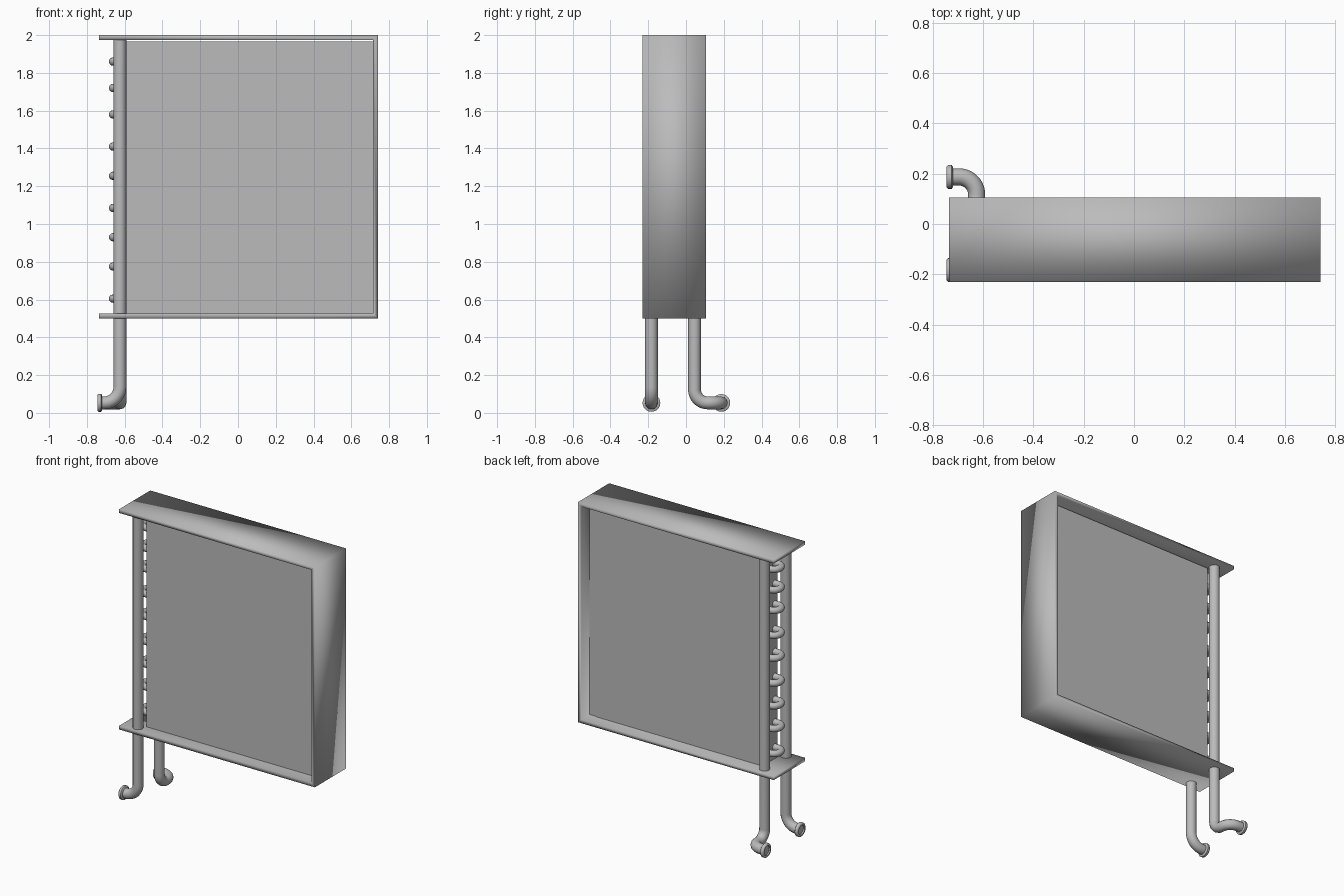
import bpy, bmesh, math
from mathutils import Vector

if "Cube" in bpy.data.objects:
    bpy.data.objects.remove(bpy.data.objects["Cube"], do_unlink=True)

metal = bpy.data.materials.new("grey metal")
metal.use_nodes = True
metal.diffuse_color = (0.5, 0.5, 0.5, 1)
metal.node_tree.nodes["Principled BSDF"].inputs["Base Color"].default_value = (0.5, 0.5, 0.5, 1)


def add_object(name, data):
    obj = bpy.data.objects.new(name, data)
    bpy.context.collection.objects.link(obj)
    data.materials.append(metal)
    return obj


def finish(name, bm, smooth=True):
    bmesh.ops.recalc_face_normals(bm, faces=bm.faces)
    for f in bm.faces:
        f.smooth = smooth
    mesh = bpy.data.meshes.new(name)
    bm.to_mesh(mesh)
    bm.free()
    return add_object(name, mesh)


def box(name, lo, hi, smooth=False):
    lo, hi = Vector(lo), Vector(hi)
    bm = bmesh.new()
    bmesh.ops.create_cube(bm, size=1)
    bmesh.ops.scale(bm, vec=hi - lo, verts=bm.verts)
    bmesh.ops.translate(bm, vec=(lo + hi) / 2, verts=bm.verts)
    return finish(name, bm, smooth)


def rounded_path(corners, radius, steps=10):
    """Polyline whose right-angle corners are replaced by arcs."""
    pts = [Vector(p) for p in corners]
    path = [pts[0]]
    for a, b, c in zip(pts, pts[1:], pts[2:]):
        u, v = (a - b).normalized(), (c - b).normalized()
        centre = b + (u + v) * radius
        for i in range(steps + 1):
            t = math.pi / 2 * i / steps
            path.append(centre - v * radius * math.cos(t) - u * radius * math.sin(t))
    return path + [pts[-1]]


def tube(name, path, radius):
    curve = bpy.data.curves.new(name, "CURVE")
    curve.dimensions = "3D"
    curve.bevel_depth = radius
    curve.bevel_resolution = 4
    curve.use_fill_caps = True
    spline = curve.splines.new("POLY")
    spline.points.add(len(path) - 1)
    for point, co in zip(spline.points, path):
        point.co = (*co, 1)
    spline.use_smooth = True
    return add_object(name, curve)


def flange(name, x, y, z):
    """Lathed collar with rounded rim and a shallow dished face."""
    profile = [(0.025, 0), (0.025, 0.04), (0.02, 0.047), (0.005, 0.047),
               (0, 0.042), (0, 0.032), (0.008, 0.03), (0.008, 0)]
    bm = bmesh.new()
    verts = [bm.verts.new((x + dx, y, z + r)) for dx, r in profile]
    edges = [bm.edges.new(pair) for pair in zip(verts, verts[1:])]
    bmesh.ops.spin(bm, geom=verts + edges, cent=(x, y, z), axis=(1, 0, 0),
                   angle=math.tau, steps=24)
    bmesh.ops.remove_doubles(bm, verts=bm.verts, dist=0.0005)
    obj = finish(name, bm)
    bpy.ops.object.select_all(action="DESELECT")
    obj.select_set(True)
    bpy.context.view_layer.objects.active = obj
    bpy.ops.object.shade_smooth_by_angle(angle=math.radians(50))


# Casing: C-shaped band open on one side, soft shaded
left, right, low, high, wall = -0.735, 0.74, 0.5, 2.0, 0.025
front, back = -0.23, 0.105
outer = [(left, high), (right, high), (right, low), (left, low)]
inner = [(left, high - wall), (right - wall, high - wall),
         (right - wall, low + wall), (left, low + wall)]
bm = bmesh.new()
rings = [[bm.verts.new((x, y, z)) for x, z in line]
         for line, y in ((outer, front), (outer, back), (inner, back), (inner, front))]
for a, b in zip(rings, rings[1:] + rings[:1]):
    for i in range(3):
        bm.faces.new((a[i], a[i + 1], b[i + 1], b[i]))
for end in (0, 3):
    bm.faces.new([ring[end] for ring in rings])
finish("casing", bm)

# Finned core and its end sheet
box("fin_core", (-0.59, -0.145, low + wall), (0.66, 0.02, high - wall - 0.008))
box("core_end_sheet", (0.66, -0.14, low + wall), (right - wall, 0.015, high - wall - 0.008))

# Return bends between the two headers
mid_y, half = -0.065, 0.045
for i, z in enumerate((0.605, 0.775, 0.93, 1.085, 1.255, 1.41, 1.58, 1.72, 1.86)):
    bend = rounded_path([(-0.57, mid_y - half, z), (-0.662, mid_y - half, z),
                         (-0.662, mid_y + half, z), (-0.57, mid_y + half, z)], half - 0.001)
    tube(f"return_bend_{i + 1}", bend, 0.022)

# Header pipes with elbows and end flanges
pipe_x, pipe_z, end_x = -0.625, 0.053, -0.74
tube("front_header_pipe", rounded_path(
    [(pipe_x, -0.183, high - wall), (pipe_x, -0.183, pipe_z), (end_x + 0.015, -0.183, pipe_z)],
    0.085), 0.034)
flange("front_flange", end_x - 0.004, -0.183, pipe_z)

tube("back_header_pipe", rounded_path(
    [(pipe_x, 0.045, high - wall), (pipe_x, 0.045, pipe_z),
     (pipe_x, 0.187, pipe_z), (end_x + 0.015, 0.187, pipe_z)], 0.07), 0.034)
flange("back_flange", end_x - 0.004, 0.187, pipe_z)
